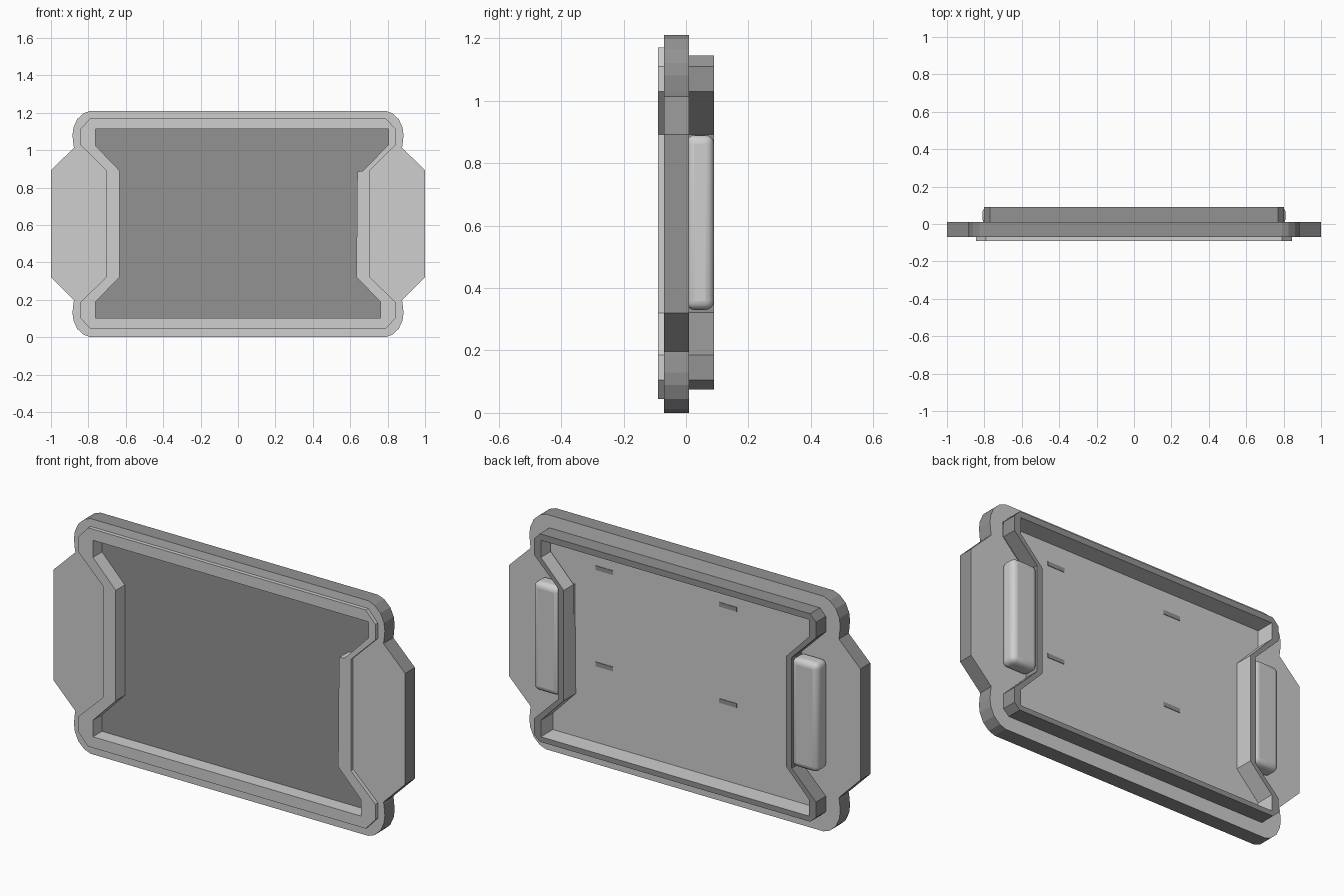
import bpy, bmesh
from mathutils import Vector

if "Cube" in bpy.data.objects:
    bpy.data.objects.remove(bpy.data.objects["Cube"])


def make_mat(name, v):
    m = bpy.data.materials.new(name)
    m.diffuse_color = (v, v, v, 1)
    m.use_nodes = True
    m.node_tree.nodes["Principled BSDF"].inputs["Base Color"].default_value = m.diffuse_color
    return m


LIGHT = make_mat("light grey", 0.62)
DARK = make_mat("dark grey", 0.29)


def mirrored(half):
    """Close a right-hand profile (x, z) by mirroring it in x."""
    return half + [(-x, z) for x, z in reversed(half)]


def prism(name, y0, y1, outer, inner=None, rule=None):
    """Extrude an outline (optionally with a hole) along y.
    rule(normal, on_outer_wall) is True where the face is dark."""
    bm = bmesh.new()
    edges = []
    for loop in filter(None, (outer, inner)):
        vs = [bm.verts.new((x, y0, z)) for x, z in loop]
        edges += [bm.edges.new((vs[i - 1], vs[i])) for i in range(len(vs))]
    bmesh.ops.triangle_fill(bm, edges=edges, use_beauty=True, use_dissolve=False,
                            normal=Vector((0, -1, 0)))
    ext = bmesh.ops.extrude_face_region(bm, geom=bm.faces[:], use_keep_orig=True)
    moved = [g for g in ext["geom"] if isinstance(g, bmesh.types.BMVert)]
    bmesh.ops.translate(bm, verts=moved, vec=(0, y1 - y0, 0))
    bmesh.ops.recalc_face_normals(bm, faces=bm.faces[:])
    rim = {(round(x, 3), round(z, 3)) for x, z in outer}
    for f in bm.faces:
        wall = abs(f.normal.y) < 0.5 and all(
            (round(v.co.x, 3), round(v.co.z, 3)) in rim for v in f.verts)
        f.material_index = int(bool(rule and rule(f.normal, wall)))
    me = bpy.data.meshes.new(name)
    bm.to_mesh(me)
    bm.free()
    me.materials.append(LIGHT)
    me.materials.append(DARK)
    ob = bpy.data.objects.new(name, me)
    bpy.context.collection.objects.link(ob)
    return ob


# Profiles, right half from top to bottom
body = mirrored([(0.79, 1.21), (0.825, 1.197), (0.86, 1.165), (0.88, 1.12),
                 (0.885, 1.08), (0.88, 1.03), (0.877, 1.013), (1.0, 0.892), (1.0, 0.32),
                 (0.877, 0.197), (0.88, 0.18), (0.885, 0.13), (0.88, 0.09),
                 (0.86, 0.045), (0.825, 0.013), (0.79, 0.0)])
lip = mirrored([(0.79, 1.17), (0.845, 1.11), (0.845, 1.03), (0.705, 0.892),
                (0.705, 0.32), (0.845, 0.185), (0.845, 0.105), (0.79, 0.045)])
collar = mirrored([(0.77, 1.145), (0.803, 1.11), (0.803, 1.03), (0.665, 0.892),
                   (0.665, 0.322), (0.803, 0.185), (0.803, 0.105), (0.77, 0.075)])
opening = mirrored([(0.763, 1.113), (0.763, 1.025), (0.633, 0.89),
                    (0.633, 0.322), (0.763, 0.187), (0.763, 0.102)])
# The front opening is wider in its upper right corner
front_opening = [(0.805, 1.113), (0.805, 1.03), (0.67, 0.89), (0.638, 0.885)] + opening[3:]

# Main plate with side wings, raised front lip and rear collar
prism("main_plate", -0.07, 0.01, body, front_opening, lambda n, wall: wall)
prism("front_lip", -0.09, -0.07, lip, front_opening)
prism("rear_collar", 0.01, 0.09, collar, opening, lambda n, wall: wall or n.y > 0.5)

# Recessed panel, dark in front
prism("panel", -0.016, -0.008, front_opening, None, lambda n, wall: n.y < -0.5)

# Rounded grips behind the wings
for side, label in ((1, "right"), (-1, "left")):
    bpy.ops.mesh.primitive_cube_add(size=1, location=(side * 0.735, 0.045, 0.61))
    grip = bpy.context.object
    grip.name = label + "_grip"
    grip.scale = (0.15, 0.09, 0.56)
    bpy.ops.object.transform_apply(location=False, rotation=False, scale=True)
    bev = grip.modifiers.new("round", 'BEVEL')
    bev.width, bev.segments = 0.028, 4
    grip.data.materials.append(LIGHT)
    bpy.ops.object.shade_smooth_by_angle()

# Four small slots on the back of the panel
for x in (0.47, -0.235):
    for z in (1.0, 0.505):
        prism("slot", -0.009, -0.005,
              [(x - 0.05, z - 0.011), (x + 0.05, z - 0.011),
               (x + 0.05, z + 0.011), (x - 0.05, z + 0.011)],
              None, lambda n, wall: True)
